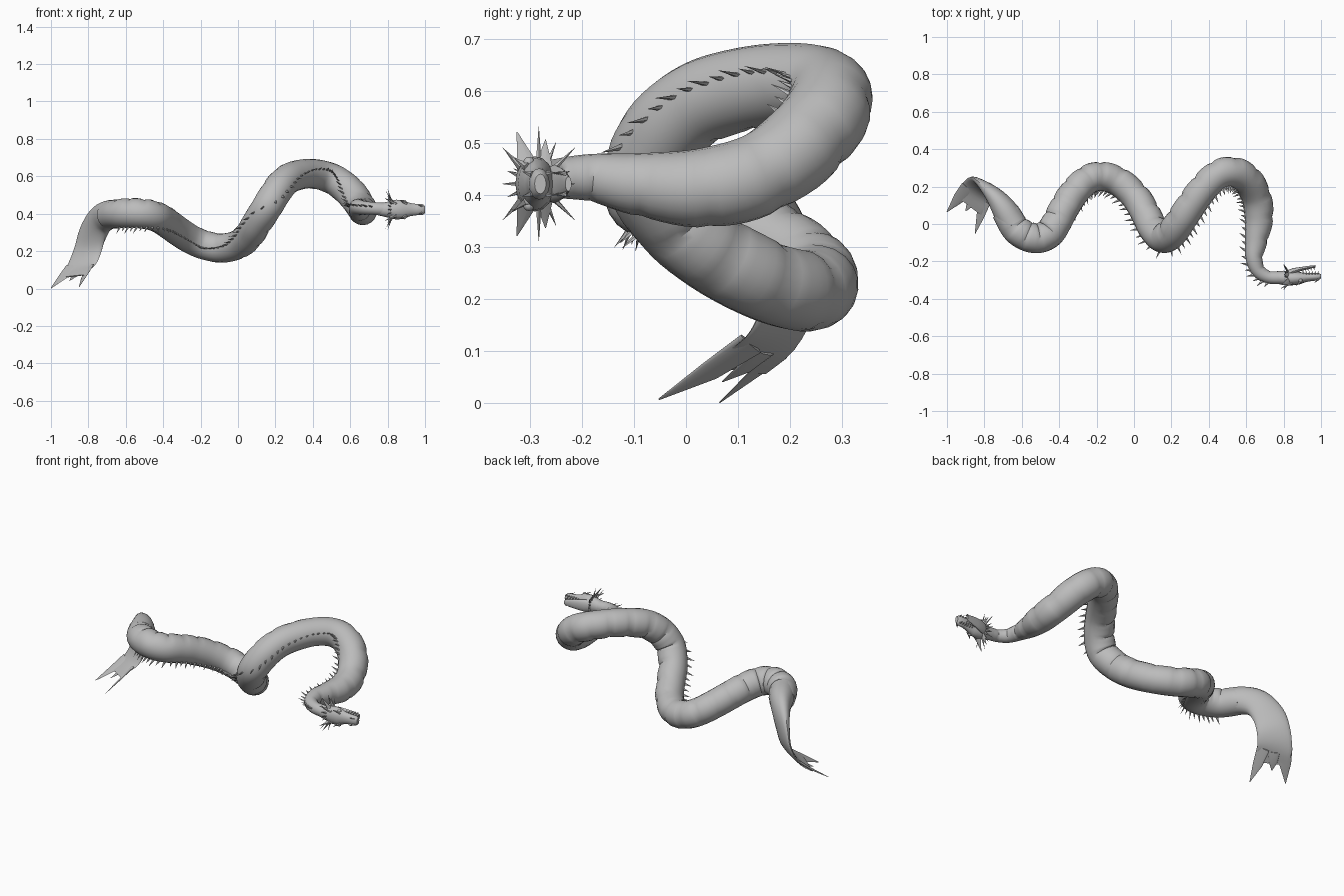
import bpy, bmesh, math
from mathutils import Vector

cube = bpy.data.objects.get("Cube")
if cube:
    bpy.data.objects.remove(cube, do_unlink=True)

grey = bpy.data.materials.new("scale_grey")
grey.use_nodes = True
grey.diffuse_color = (0.5, 0.5, 0.5, 1)
grey.node_tree.nodes["Principled BSDF"].inputs["Base Color"].default_value = grey.diffuse_color
UP = Vector((0, 0, 1))


def finish(name, bm):
    """Turn a bmesh into a smooth object with sharp edges kept."""
    bmesh.ops.recalc_face_normals(bm, faces=bm.faces)
    mesh = bpy.data.meshes.new(name)
    bm.to_mesh(mesh)
    bm.free()
    mesh.materials.append(grey)
    obj = bpy.data.objects.new(name, mesh)
    bpy.context.collection.objects.link(obj)
    bpy.ops.object.select_all(action='DESELECT')
    obj.select_set(True)
    bpy.context.view_layer.objects.active = obj
    bpy.ops.object.shade_smooth_by_angle(angle=math.radians(40))


def loft(bm, sections, sides, scale=None):
    """Skin elliptical rings given as (centre, half axis, other half axis)."""
    rings = []
    for i, (c, u, v) in enumerate(sections):
        ring = []
        for k in range(sides):
            a = math.tau * k / sides
            s = scale(i, a) if scale else 1
            ring.append(bm.verts.new(c + (u * math.cos(a) + v * math.sin(a)) * s))
        rings.append(ring)
    for r, q in zip(rings, rings[1:]):
        for k in range(sides):
            n = (k + 1) % sides
            bm.faces.new((r[k], r[n], q[n], q[k]))
    bm.faces.new(rings[0])
    bm.faces.new(rings[-1])


def spike(bm, base, tip, width, side=None, flat=1.0):
    """Pointed cone, optionally flattened across one direction."""
    d = (tip - base).normalized()
    side = side or (UP if abs(d.z) < 0.9 else Vector((1, 0, 0)))
    u = (side - d * side.dot(d)).normalized() * width
    v = d.cross(u) * flat
    loft(bm, [(base, u, v), (tip, u * 0.04, v * 0.04)], 5)


def spline(points, steps):
    """Smooth path through the points, with extra samples in each span."""
    p = [Vector(q) for q in points]
    p = [p[0] * 2 - p[1]] + p + [p[-1] * 2 - p[-2]]
    out = []
    for a, b, c, d in zip(p, p[1:], p[2:], p[3:]):
        for k in range(steps):
            t = k / steps
            out.append((b * 2 + (c - a) * t + (a * 2 - b * 5 + c * 4 - d) * t * t
                        + (b * 3 - a - c * 3 + d) * t ** 3) * 0.5)
    return out + [p[-2]]


def ramp(x, start, end):
    return min(max((x - start) / (end - start), 0), 1)


# Body path from tail to neck: x, y, z, radius
STEPS = 6
path = spline([
    (-.69, .07, .392, .073), (-.635, -.022, .4, .078), (-.575, -.064, .403, .08),
    (-.51, -.076, .4, .08), (-.45, -.047, .388, .08), (-.405, .025, .368, .08),
    (-.365, .1, .34, .08), (-.31, .18, .3, .079),
    (-.25, .235, .262, .078), (-.18, .255, .233, .078), (-.09, .23, .216, .078),
    (0, .155, .235, .078), (.06, .06, .285, .079), (.1, -.02, .35, .08),
    (.155, -.073, .435, .082), (.205, -.045, .517, .082), (.255, .025, .577, .081),
    (.315, .115, .605, .08), (.38, .2, .614, .079), (.45, .262, .605, .08),
    (.525, .277, .575, .082), (.6, .24, .515, .083), (.652, .15, .445, .08),
    (.668, .04, .415, .077), (.654, -.08, .42, .062), (.642, -.18, .434, .046),
    (.665, -.25, .432, .038), (.72, -.284, .428, .034), (.8, -.287, .423, .035)], STEPS)

sections, ridge = [], []
for i, p in enumerate(path):
    before, after = path[max(i - 1, 0)], path[min(i + 1, len(path) - 1)]
    t = (after - before).to_3d().normalized()
    right = t.cross(UP).normalized()
    over = right.cross(t)
    # The crest sinks towards the tail and rises over the front coil
    roll = 1.2 * ramp(p.x, -.1, -.55) - 0.3 * ramp(p.x, .15, .35)
    r = right * math.cos(roll) - over * math.sin(roll)
    sections.append((p.to_3d(), r * p.w, r.cross(t) * p.w))
    ridge.append((p.to_3d(), r, t, p.w))


def belly_plates(i, a):
    """Overlapping plates: a sharp step in, then a slow swell."""
    crease = (0.09, 0.0, -0.015, -0.015, 0.0, 0.015)[i % STEPS]
    return 1 - crease * max(0, -math.cos(a)) ** 0.5


bm = bmesh.new()
loft(bm, sections, 20, belly_plates)
finish("body", bm)

# Crest of small thorns, leaning back along the ridge
bm = bmesh.new()
for i, (c, r, t, w) in enumerate(ridge[8:-6]):
    if i % 2 == 0:
        size = 0.026 if i % 4 else 0.038
        spike(bm, c + r * w * 0.94, c + r * (w + size) - t * size * 0.45, 0.009, t, 0.5)
finish("back_thorns", bm)

# Tail flattening into a fin
ACROSS = Vector((.61, .79, 0))


def fin(bm, rows):
    pts = [Vector(r[:3]) for r in rows]
    secs = []
    for i, row in enumerate(rows):
        t = (pts[min(i + 1, len(pts) - 1)] - pts[max(i - 1, 0)]).normalized()
        wide = ACROSS.cross(t).normalized()
        secs.append((pts[i], wide * row[3], t.cross(wide) * row[4]))
    loft(bm, secs, 20)


bm = bmesh.new()
fin(bm, spline([
    (-.645, -.005, .4, .076, .074), (-.695, .08, .392, .078, .066),
    (-.74, .145, .36, .082, .048), (-.78, .187, .285, .088, .03),
    (-.805, .197, .2, .09, .018), (-.838, .168, .125, .092, .01),
    (-.885, .1, .065, .088, .003)], 4))
finish("tail", bm)

# Fin prongs: outer, inner and a short middle one
bm = bmesh.new()
for base, mid, tip, wide in (
        ((-.885, .195, .12), (-.935, .14, .063), (-1, .065, .002), .042),
        ((-.795, .125, .115), (-.822, .045, .062), (-.85, -.052, .008), .036),
        ((-.85, .15, .1), (-.875, .11, .065), (-.9, .07, .042), .03)):
    fin(bm, [base + (wide, .007), mid + (wide * 0.75, .004), tip + (.002, .001)])
finish("tail_prongs", bm)

# Head lies on its side: crown towards -y, jaw towards +y
MID = 0.422


def at(x, y, z):
    return Vector((x, y, MID + z))


def head_part(name, rows):
    bm = bmesh.new()
    loft(bm, [(at(x, y, 0), Vector((0, h, 0)), UP * w) for x, y, h, w in rows], 16)
    finish(name, bm)


head_part("skull", [
    (.76, -.286, .033, .033), (.8, -.288, .038, .042), (.845, -.29, .038, .053),
    (.885, -.29, .033, .05), (.92, -.286, .024, .035), (.955, -.283, .021, .03),
    (.985, -.282, .02, .03), (1, -.28, .011, .019)])
head_part("lower_jaw", [
    (.81, -.272, .02, .03), (.85, -.253, .017, .037), (.89, -.241, .011, .031),
    (.93, -.233, .009, .025), (.97, -.226, .006, .014)])

# Teeth, horns and ears, both sides
teeth, horns, ears, eyes = (bmesh.new() for _ in range(4))
for s in (-1, 1):
    for k in range(6):
        x = .905 + k * .016
        spike(teeth, at(x, -.269, s * .021), at(x, -.25, s * .022), .005)
        x -= .022
        spike(teeth, at(x, -.24 + k * .002, s * .02), at(x, -.259 + k * .002, s * .021), .005)
    spike(horns, at(.845, -.312, s * .03), at(.785, -.345, s * .06), .011)
    spike(horns, at(.9, -.305, s * .032), at(.865, -.33, s * .05), .009)
    spike(horns, at(.985, -.295, s * .018), at(.965, -.315, s * .024), .007)
    spike(ears, at(.835, -.305, s * .03), at(.79, -.325, s * .1), .024, Vector((0, 1, 0)), .25)
    spike(ears, at(.83, -.275, s * .03), at(.8, -.27, s * .085), .02, Vector((0, 1, 0)), .25)
    ball = bmesh.ops.create_uvsphere(eyes, u_segments=10, v_segments=6, radius=.011)
    bmesh.ops.translate(eyes, verts=ball["verts"], vec=at(.89, -.302, s * .041))
finish("teeth", teeth)
finish("horns", horns)
finish("ears", ears)
finish("eyes", eyes)

# Frill of spines around the back of the head
bm = bmesh.new()
for k in range(16):
    a = math.tau * k / 16
    out = Vector((0, math.cos(a), math.sin(a)))
    reach = 0.07 + 0.04 * abs(math.sin(a)) - (0.02 if k % 2 else 0)
    spike(bm, at(.825, -.283, 0) + out * 0.028, at(.8, -.283, 0) + out * reach, .007)
finish("neck_frill", bm)
